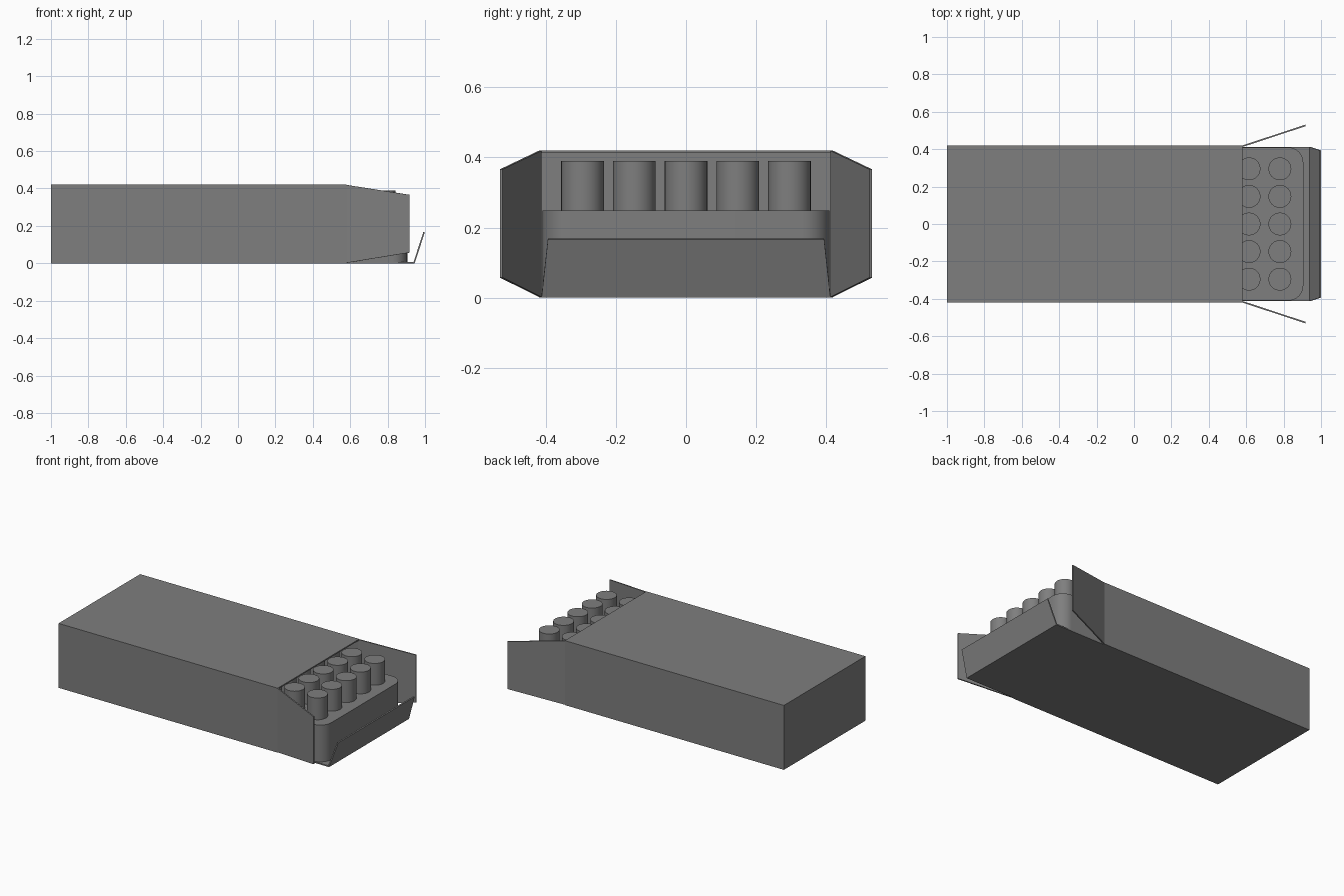
import bpy
import bmesh
from math import pi, cos, sin

cube = bpy.data.objects.get("Cube")
if cube:
    bpy.data.objects.remove(cube)

grey = bpy.data.materials.new("plain grey")
grey.use_nodes = True
colour = (0.21, 0.21, 0.21, 1)
grey.diffuse_color = colour
grey.node_tree.nodes["Principled BSDF"].inputs["Base Color"].default_value = colour

CARD = 0.008                 # cardboard thickness
HALF = 0.42 - CARD / 2       # half width of the sleeve, mid-card
LOW, HIGH = CARD / 2, 0.42 - CARD / 2
BACK, MOUTH = -1 + CARD / 2, 0.58


def finish(name, bm):
    bmesh.ops.recalc_face_normals(bm, faces=bm.faces)
    mesh = bpy.data.meshes.new(name)
    bm.to_mesh(mesh)
    bm.free()
    obj = bpy.data.objects.new(name, mesh)
    bpy.context.collection.objects.link(obj)
    mesh.materials.append(grey)
    return obj


def card(name, bm):
    obj = finish(name, bm)
    solid = obj.modifiers.new("card thickness", "SOLIDIFY")
    solid.thickness = CARD
    solid.offset = 0
    solid.use_even_offset = True
    return obj


def panel(name, corners):
    bm = bmesh.new()
    bm.faces.new([bm.verts.new(c) for c in corners])
    return card(name, bm)


def smooth(obj):
    bpy.ops.object.select_all(action="DESELECT")
    obj.select_set(True)
    bpy.context.view_layer.objects.active = obj
    bpy.ops.object.shade_smooth_by_angle()


# Sleeve closed at the back and open at the mouth
bm = bmesh.new()
section = [(-HALF, LOW), (HALF, LOW), (HALF, HIGH), (-HALF, HIGH)]
rear = [bm.verts.new((BACK, y, z)) for y, z in section]
front = [bm.verts.new((MOUTH, y, z)) for y, z in section]
bm.faces.new(rear)
for i in range(4):
    j = (i + 1) % 4
    bm.faces.new((rear[i], rear[j], front[j], front[i]))
card("box_sleeve", bm)

# Side flaps swung outwards
for name, s in (("left", 1), ("right", -1)):
    y0, y1 = s * HALF, s * 0.527
    panel(name + "_side_flap", [(MOUTH, y0, 0.002), (0.917, y1, 0.057),
                                (0.917, y1, 0.366), (MOUTH, y0, 0.419)])

# Bottom flap with its turned-up tuck lip
bm = bmesh.new()
rows = [[bm.verts.new((x, s * y, z)) for s in (-1, 1)]
        for x, y, z in ((MOUTH, 0.412, LOW), (0.942, 0.412, LOW), (0.995, 0.394, 0.167))]
for a, b in zip(rows, rows[1:]):
    bm.faces.new((a[0], a[1], b[1], b[0]))
card("bottom_flap", bm)

# Tray with rounded corners
R, STEPS = 0.08, 8
bm = bmesh.new()
outline = []
for k, (cx, cy) in enumerate(((0.825, 0.33), (-0.9, 0.33), (-0.9, -0.33), (0.825, -0.33))):
    for i in range(STEPS + 1):
        a = (k + i / STEPS) * pi / 2
        outline.append(bm.verts.new((cx + R * cos(a), cy + R * sin(a), CARD)))
base = bm.faces.new(outline)
top = bmesh.ops.extrude_face_region(bm, geom=[base], use_keep_orig=True)
bmesh.ops.translate(bm, vec=(0, 0, 0.248 - CARD),
                    verts=[v for v in top["geom"] if isinstance(v, bmesh.types.BMVert)])
smooth(finish("tray", bm))

# Rows of cylinders standing on the tray, continuing inside the sleeve
PITCH, RADIUS = 0.1475, 0.061
bm = bmesh.new()
for row in range(11):
    for column in range(-2, 3):
        made = bmesh.ops.create_cone(bm, cap_ends=True, segments=32,
                                     radius1=RADIUS, radius2=RADIUS, depth=0.15)
        bmesh.ops.translate(bm, verts=made["verts"],
                            vec=(0.78 - 0.165 * row, column * PITCH, 0.315))
smooth(finish("cylinders", bm))
